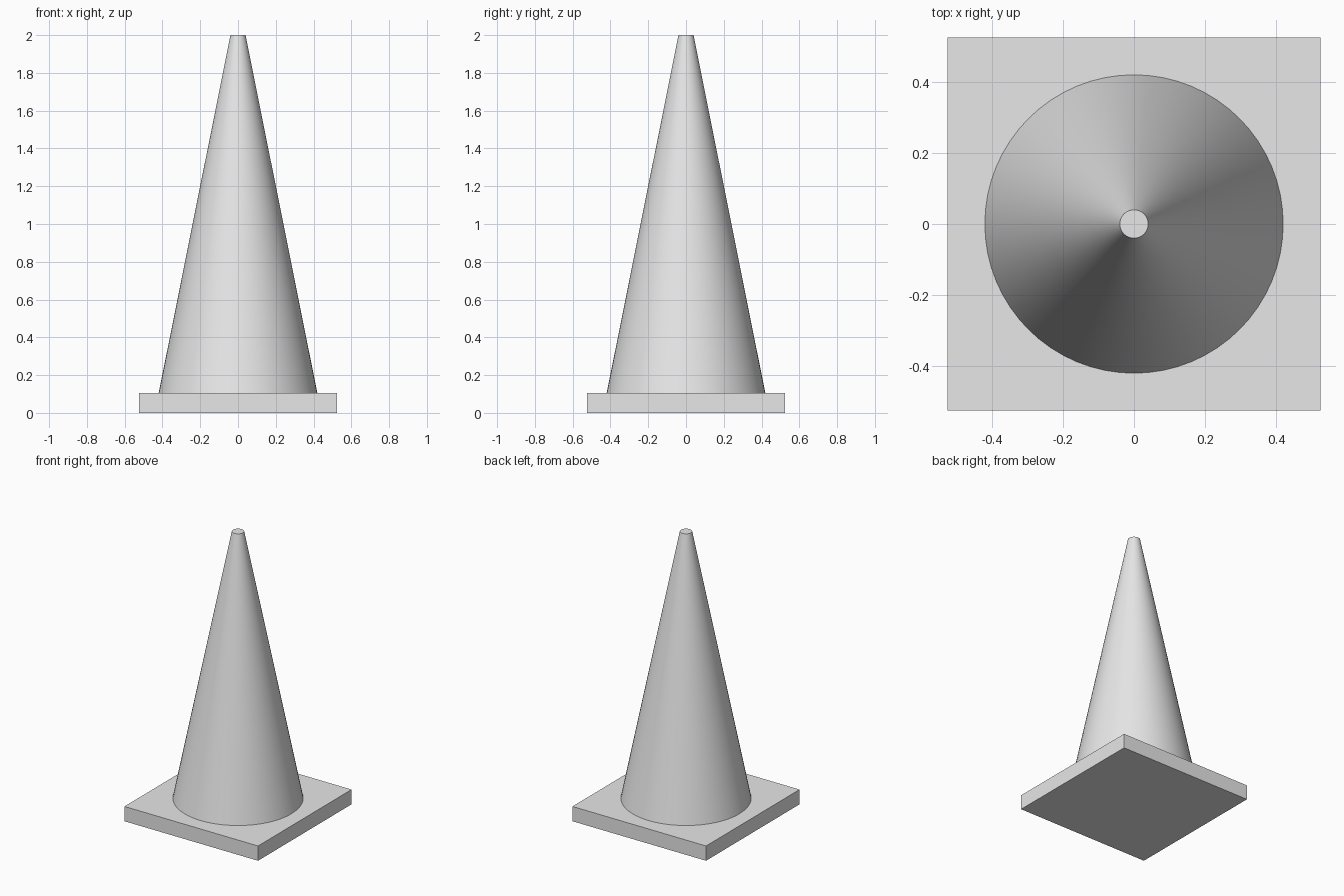
import bpy
import bmesh
from math import cos, sin, tau, radians

cube = bpy.data.objects.get("Cube")
if cube:
    bpy.data.objects.remove(cube, do_unlink=True)

BASE_HALF, BASE_TOP, TOP = 0.525, 0.105, 2.0
FOOT_RADIUS, TIP_RADIUS = 0.42, 0.04
SIDES = 64

grey = bpy.data.materials.new("light_grey")
grey.use_nodes = True
grey.diffuse_color = (0.8, 0.8, 0.8, 1)
grey.node_tree.nodes["Principled BSDF"].inputs["Base Color"].default_value = (0.8, 0.8, 0.8, 1)


def finish(bm, name):
    bmesh.ops.recalc_face_normals(bm, faces=bm.faces)
    mesh = bpy.data.meshes.new(name)
    bm.to_mesh(mesh)
    bm.free()
    mesh.materials.append(grey)
    obj = bpy.data.objects.new(name, mesh)
    bpy.context.collection.objects.link(obj)
    return obj


# Square base slab
bm = bmesh.new()
bmesh.ops.create_cube(bm, size=1)
for v in bm.verts:
    v.co.x *= 2 * BASE_HALF
    v.co.y *= 2 * BASE_HALF
    v.co.z = (v.co.z + 0.5) * BASE_TOP
finish(bm, "base")

# Tapered body, with edge loops where the two bands begin and end
bm = bmesh.new()
rings = []
for z in (BASE_TOP, 0.48, 0.75, 1.15, 1.43, TOP):
    t = (z - BASE_TOP) / (TOP - BASE_TOP)
    r = FOOT_RADIUS + (TIP_RADIUS - FOOT_RADIUS) * t
    rings.append([bm.verts.new((r * cos(tau * i / SIDES), r * sin(tau * i / SIDES), z))
                  for i in range(SIDES)])
for low, high in zip(rings, rings[1:]):
    for i in range(SIDES):
        j = (i + 1) % SIDES
        bm.faces.new((low[i], low[j], high[j], high[i]))
bm.faces.new(rings[0])
bm.faces.new(rings[-1])
cone = finish(bm, "cone_body")

# Smooth flank, sharp rims
bpy.ops.object.select_all(action="DESELECT")
cone.select_set(True)
bpy.context.view_layer.objects.active = cone
bpy.ops.object.shade_smooth_by_angle(angle=radians(30))
